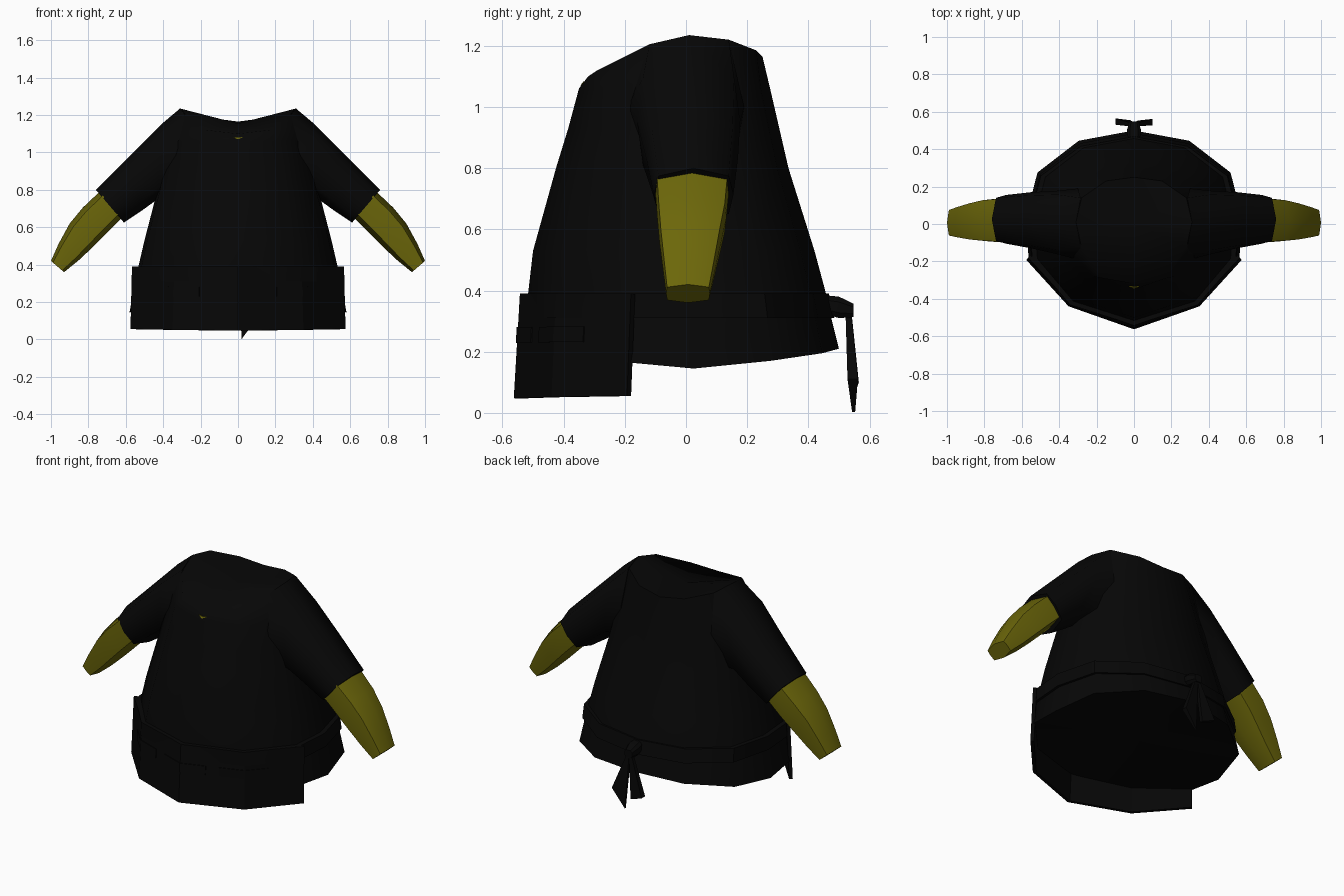
import bpy, bmesh, math
from mathutils import Vector

if "Cube" in bpy.data.objects:
    bpy.data.objects.remove(bpy.data.objects["Cube"])


def material(name, rgb):
    m = bpy.data.materials.new(name)
    m.diffuse_color = (*rgb, 1)
    m.use_nodes = True
    m.node_tree.nodes["Principled BSDF"].inputs["Base Color"].default_value = m.diffuse_color
    return m


BLACK = material("black cloth", (0.002, 0.002, 0.002))
YELLOW = material("yellow skin", (0.15, 0.135, 0.003))


def build(name, verts, faces, mat, smooth=35):
    me = bpy.data.meshes.new(name)
    me.from_pydata([tuple(v) for v in verts], [], faces)
    bm = bmesh.new()
    bm.from_mesh(me)
    bmesh.ops.recalc_face_normals(bm, faces=bm.faces[:])
    bm.to_mesh(me)
    bm.free()
    me.materials.append(mat)
    ob = bpy.data.objects.new(name, me)
    bpy.context.collection.objects.link(ob)
    if smooth:
        bpy.ops.object.select_all(action='DESELECT')
        ob.select_set(True)
        bpy.context.view_layer.objects.active = ob
        bpy.ops.object.shade_smooth_by_angle(angle=math.radians(smooth))
    return ob


def loft(name, rings, mat, tips=(None, None), closed=False, smooth=35):
    """Skin equal-length rings; ends close to a tip point or a flat cap."""
    n = len(rings[0])
    verts = [p for r in rings for p in r]
    last = len(rings) - 1
    faces = []
    for k in range(len(rings) if closed else last):
        a, b = k * n, ((k + 1) % len(rings)) * n
        faces += [(a + i, a + (i + 1) % n, b + (i + 1) % n, b + i) for i in range(n)]
    if not closed:
        for base, tip in ((0, tips[0]), (last * n, tips[1])):
            if tip:
                verts.append(tip)
                faces += [(base + i, base + (i + 1) % n, len(verts) - 1) for i in range(n)]
            else:
                faces.append(tuple(range(base, base + n)))
    return build(name, verts, faces, mat, smooth)


def mirror_ring(half):
    return half + [(-x, y, z) for x, y, z in half[-2:0:-1]]


# Half outline of the twelve-sided body, front to back
OUTLINE = [(0, -1), (.61, -.8), (.97, -.36), (1, .05), (.89, .55), (.51, .89), (0, 1)]


def body_ring(z, hx, front, back):
    zs = z if isinstance(z, list) else [z] * 7
    return mirror_ring([(x * hx, y * (front if y < 0 else back), h)
                        for (x, y), h in zip(OUTLINE, zs)])


# Tunic body with sagging neckline, uneven hem and closed underside
neck = mirror_ring([(0, -.32, 1.10), (.17, -.29, 1.12), (.28, -.12, 1.205),
                    (.31, .01, 1.235), (.28, .14, 1.22), (.15, .23, 1.185), (0, .25, 1.165)])
hem = [.21, .195, .165, .145, .17, .195, .21]
loft("tunic", [body_ring(hem, .58, .53, .50),
               body_ring(.31, .55, .525, .475),
               body_ring(.40, .53, .515, .455),
               body_ring(.53, .50, .50, .42),
               body_ring(.80, .43, .425, .335),
               body_ring(.93, .40, .385, .305),
               body_ring(1.06, .365, .35, .275), neck],
     BLACK, tips=((0, 0, .22), (0, 0, 1.155)), smooth=75)

# Belt sash around the waist
loft("sash", [body_ring(.31, .545, .50, .46), body_ring(.31, .565, .54, .485),
              body_ring(.39, .56, .54, .467), body_ring(.39, .51, .49, .44)],
     BLACK, closed=True)


def limb_ring(top, bottom, y0, y1, box):
    """Octagon from top to bottom points (x, z); box sets how square it is."""
    pts = []
    for i in range(8):
        a = i * math.pi / 4
        t = (1 - math.cos(a)) / 2
        pts.append((top[0] + (bottom[0] - top[0]) * t,
                    (y0 + y1) / 2 + (y1 - y0) / 2 * max(-1, min(1, box * math.sin(a))),
                    top[1] + (bottom[1] - top[1]) * t))
    return pts


# Shoulder ring hugs the neckline so the sleeve flows into the body
SHOULDER = [(.31, .01, 1.235), (.285, .14, 1.219), (.30, .19, 1.0), (.30, .14, .80),
            (.30, .0, .72), (.30, -.14, .80), (.30, -.19, 1.0), (.285, -.12, 1.204)]
SLEEVE = [SHOULDER,
          limb_ring((.405, 1.155), (.43, .75), -.16, .177, 1.25),
          limb_ring((.58, .98), (.52, .685), -.13, .17, 1.25),
          limb_ring((.76, .80), (.61, .625), -.105, .155, 1.25)]
FOREARM = [limb_ring((.74, .79), (.62, .65), -.1, .14, 1.35),
           limb_ring((.83, .705), (.70, .57), -.094, .132, 1.35),
           limb_ring((.90, .62), (.77, .50), -.087, .115, 1.35),
           limb_ring((.96, .51), (.85, .425), -.075, .095, 1.35),
           limb_ring((1.0, .42), (.93, .36), -.065, .078, 1.35)]
for side, s in (("right", 1), ("left", -1)):
    for part, rings, mat in (("sleeve", SLEEVE, BLACK), ("forearm", FOREARM, YELLOW)):
        loft(f"{side}_{part}", [[(s * x, y, z) for x, y, z in r] for r in rings], mat, smooth=65)

# Faceted front apron hanging from the sash
top = [(-.567, -.18), (-.34, -.425), (0, -.543), (.34, -.425), (.567, -.18)]
low = [(-.575, -.193), (-.35, -.44), (0, -.563), (.35, -.44), (.575, -.193)]
zlow = [.056, .052, .048, .052, .056]
av = [Vector((x, y, .39)) for x, y in top] + [Vector((x, y, z)) for (x, y), z in zip(low, zlow)]
apron = build("apron", av, [(i, i + 1, i + 6, i + 5) for i in range(4)], BLACK, 0)
solid = apron.modifiers.new("thickness", 'SOLIDIFY')
solid.thickness = .02
# thicken inward, whichever way the panel normals face
solid.offset = -1 if apron.data.polygons[1].normal.y < 0 else 1


def apron_point(i, j, u, v):
    """Point on the apron between columns i and j, v down from the top."""
    return av[i].lerp(av[j], u).lerp(av[i + 5].lerp(av[j + 5], u), v)


# Thin pocket plates folded around the apron's three front corners
for i, name in ((1, "left_pocket"), (2, "middle_pocket"), (3, "right_pocket")):
    strip = [(i - 1, .4), (i, 0), (i + 1, .4)]
    pts = [apron_point(i, j, u, .32) for j, u in strip]
    pts += [apron_point(i, j, u, .47) for j, u in strip[::-1]]
    out = Vector((av[i].x, av[i].y, 0)).normalized() * .004
    verts = pts + [p + out for p in pts]
    faces = [(0, 1, 4, 5), (1, 2, 3, 4), (6, 7, 10, 11), (7, 8, 9, 10)]
    faces += [(k, (k + 1) % 6, (k + 1) % 6 + 6, k + 6) for k in range(6)]
    build(name, verts, faces, BLACK, 0)

# Sash knot at the back
KNOT = [(-1, -.5), (-.6, -1), (.6, -1), (1, -.5), (1, .5), (.6, 1), (-.6, 1), (-1, .5)]
loft("knot", [[(x * w, y, z + h * k) for x, k in KNOT]
              for y, w, z, h in ((.45, .03, .355, .03), (.50, .038, .345, .035),
                                 (.548, .025, .335, .022))], BLACK)


# Two pointed tails, thickest where they are widest
def tail(name, pts):
    loft(name, [[(x, y + d * t / 2, z) for x, y, z, t in pts] for d in (-1, 1)],
         BLACK, smooth=0)


tail("long_tail", [(0, .532, .32, .02), (.022, .532, .31, .02),
                   (.10, .545, .11, .034), (.02, .548, .003, .01)])
tail("short_tail", [(0, .532, .32, .02), (-.022, .532, .31, .02),
                    (-.10, .548, .10, .034), (-.02, .545, .07, .02)])

# Sliver of skin at the throat, following the chest slope
loft("throat", [[(x, -.335 - (1.08 - z) * .75 + d, z)
                 for x, z in ((-.028, 1.083), (0, 1.079), (.028, 1.083), (0, 1.070))]
                for d in (.002, -.003)], YELLOW, smooth=0)
